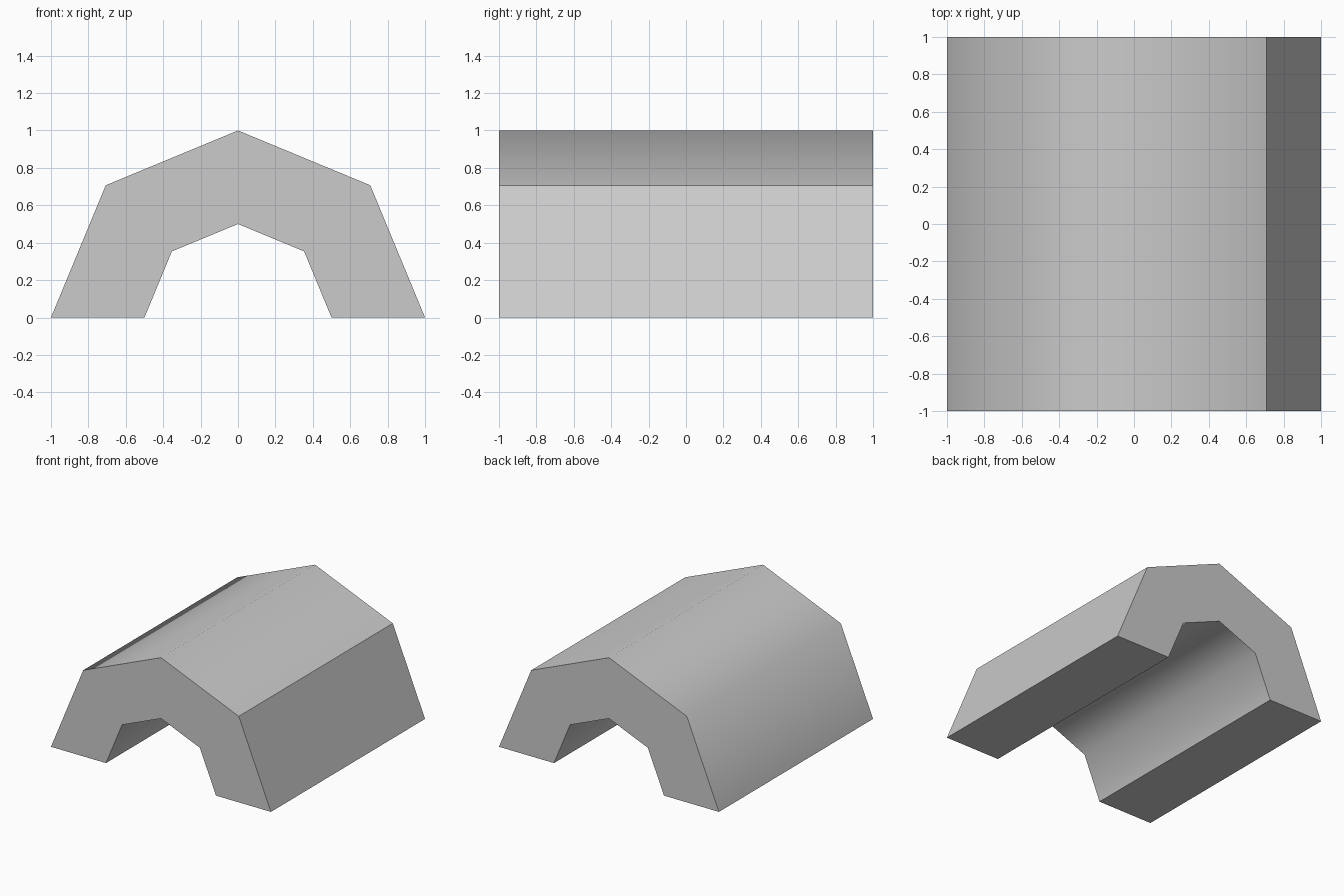
import bpy, bmesh
from math import sin, cos, pi, radians

if "Cube" in bpy.data.objects:
    bpy.data.objects.remove(bpy.data.objects["Cube"])

# Half-ring profile: half of an eight-sided ring, outer radius 1, inner radius 0.5
def arc(radius):
    return [(radius * cos(pi * i / 4), radius * sin(pi * i / 4)) for i in range(5)]

outline = arc(1.0) + arc(0.5)[::-1]

# Extrude the profile front to back
bm = bmesh.new()
face = bm.faces.new([bm.verts.new((x, -1, z)) for x, z in outline])
ext = bmesh.ops.extrude_face_region(bm, geom=[face], use_keep_orig=True)
moved = [g for g in ext["geom"] if isinstance(g, bmesh.types.BMVert)]
bmesh.ops.translate(bm, verts=moved, vec=(0, 2, 0))
bmesh.ops.recalc_face_normals(bm, faces=bm.faces)

# Smooth along the curve, crisp at the end faces, feet and right shoulder
for f in bm.faces:
    f.smooth = True
for e in bm.edges:
    shoulder = all(abs(v.co.x - cos(pi / 4)) < 0.01 for v in e.verts)
    e.smooth = e.calc_face_angle(pi) < radians(50) and not shoulder

mesh = bpy.data.meshes.new("half_arch")
bm.to_mesh(mesh)
bm.free()
arch = bpy.data.objects.new("half_arch", mesh)
bpy.context.collection.objects.link(arch)
